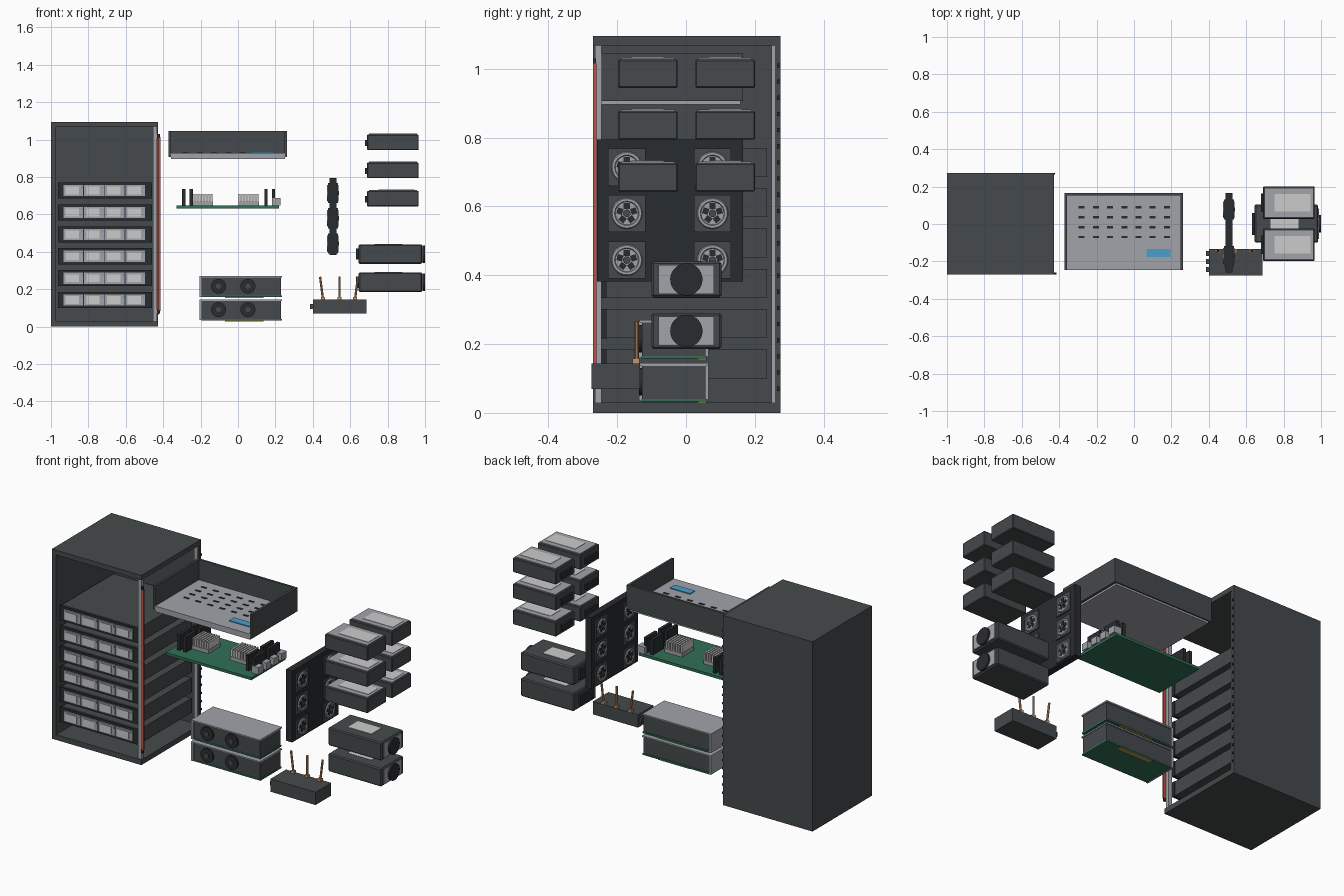
import bpy, math
from mathutils import Vector

if "Cube" in bpy.data.objects:
    bpy.data.objects.remove(bpy.data.objects["Cube"])

def mat(name, c):
    m = bpy.data.materials.new(name)
    m.diffuse_color = (*c, 1)
    m.use_nodes = True
    m.node_tree.nodes["Principled BSDF"].inputs["Base Color"].default_value = m.diffuse_color
    return m

DARK = mat("charcoal", (0.06, 0.068, 0.072))
BLACK = mat("black", (0.022, 0.025, 0.028))
LIGHT = mat("aluminium", (0.36, 0.37, 0.40))
PALE = mat("pale_metal", (0.55, 0.57, 0.58))
GREEN = mat("circuit_green", (0.03, 0.16, 0.09))
RED = mat("red", (0.55, 0.08, 0.05))
BLUE = mat("blue", (0.07, 0.35, 0.6))
GOLD = mat("gold", (0.5, 0.36, 0.1))
COPPER = mat("copper", (0.6, 0.3, 0.14))

def finish(ob, name, m, bevel=0):
    ob.name = name
    ob.data.materials.append(m)
    if bevel:
        b = ob.modifiers.new("bevel", 'BEVEL')
        b.width, b.segments = bevel, 1
    return ob

def box(name, x, y, z, m, bevel=0):
    """Box from (min, max) pairs on each axis."""
    bpy.ops.mesh.primitive_cube_add(size=1, location=[(a + b) / 2 for a, b in (x, y, z)])
    ob = bpy.context.object
    ob.scale = [b - a for a, b in (x, y, z)]
    bpy.ops.object.transform_apply(location=False, rotation=False, scale=True)
    return finish(ob, name, m, bevel)

def mid(c, half):
    return (c - half, c + half)

def disc(name, centre, r, depth, axis, m, sides=24):
    rot = {'X': (0, math.pi / 2, 0), 'Y': (math.pi / 2, 0, 0), 'Z': (0, 0, 0)}[axis]
    bpy.ops.mesh.primitive_cylinder_add(vertices=sides, radius=r, depth=depth, location=centre, rotation=rot)
    ob = finish(bpy.context.object, name, m)
    bpy.ops.object.shade_smooth_by_angle()
    return ob

def rod(name, a, b, r, m):
    a, b = Vector(a), Vector(b)
    bpy.ops.mesh.primitive_cylinder_add(vertices=10, radius=r, depth=(b - a).length, location=(a + b) / 2)
    ob = bpy.context.object
    ob.rotation_euler = (b - a).to_track_quat('Z', 'Y').to_euler()
    return finish(ob, name, m)

# Cabinet, open at the front and right
box("cabinet_left", (-1, -0.973), (-0.27, 0.274), (0, 1.095), DARK)
box("cabinet_back", (-0.973, -0.428), (0.258, 0.274), (0.03, 1.067), DARK)
box("cabinet_top", (-0.973, -0.428), (-0.27, 0.274), (1.067, 1.095), DARK)
box("cabinet_base", (-0.973, -0.428), (-0.27, 0.274), (0, 0.03), DARK)
box("front_post", (-0.455, -0.432), (-0.264, -0.245), (0.03, 1.067), LIGHT)
box("rear_post", (-0.455, -0.432), (0.248, 0.258), (0.03, 1.067), LIGHT)
box("red_door_strip", (-0.428, -0.414), (-0.27, -0.26), (0.085, 1.015), RED)
for z in (0.08, 1.02):
    box("strip_hinge", (-0.432, -0.418), (-0.27, -0.262), mid(z, 0.01), BLACK)
for i in range(21):
    box("rear_post_stud", (-0.43, -0.423), (0.265, 0.274), mid(0.07 + i * 0.047, 0.006), BLACK)

# Rack servers with four drive bays each
for i in range(6):
    z = 0.142 + i * 0.1172
    box("server_body", (-0.96, -0.462), (-0.23, 0.235), mid(z, 0.042), DARK)
    box("server_bezel", (-0.963, -0.46), (-0.248, -0.23), mid(z, 0.043), BLACK)
    for j in range(4):
        x = -0.881 + j * 0.1107
        box("drive_bay", mid(x, 0.053), (-0.256, -0.248), mid(z, 0.03), LIGHT)
        box("drive_latch", mid(x - 0.005, 0.036), (-0.26, -0.256), mid(z, 0.021), PALE)
        box("drive_light", mid(x + 0.045, 0.004), (-0.259, -0.256), mid(z + 0.018, 0.004), BLUE)

# Chassis tray
box("tray_floor", (-0.358, 0.25), (-0.246, 0.158), (0.896, 0.928), LIGHT)
for x in (-0.364, 0.256):
    box("tray_side", mid(x, 0.007), (-0.246, 0.163), (0.907, 1.045), DARK)
box("tray_back", (-0.371, 0.263), (0.152, 0.165), (0.907, 1.045), DARK)
for i in range(7):
    for j in range(4):
        box("tray_slot", mid(-0.28 + i * 0.076, 0.016), mid(-0.07 + j * 0.053, 0.006), (0.925, 0.931), BLACK)
box("tray_label", (0.067, 0.195), (-0.177, -0.133), (0.925, 0.933), BLUE)

# Mainboard with heatsinks, memory and ports
box("mainboard", (-0.328, 0.218), (-0.19, 0.12), (0.632, 0.647), GREEN)
for x in (-0.19, 0.057):
    box("heatsink_base", mid(x, 0.055), mid(-0.02, 0.055), (0.647, 0.668), LIGHT)
    for i in range(7):
        box("heatsink_fin", mid(x - 0.048 + i * 0.016, 0.005), mid(-0.02, 0.052), (0.668, 0.71), PALE)
for x in (-0.29, -0.25, 0.15, 0.19):
    for y in (-0.08, 0.05):
        box("memory_stick", mid(x, 0.009), mid(y, 0.05), (0.647, 0.735), BLACK)
for i in range(4):
    box("rear_port", (0.182, 0.228), mid(-0.115 + i * 0.07, 0.022), (0.647, 0.687), LIGHT)

# Expansion cards with two side fans
for z in (0.037, 0.162):
    box("card_board", (-0.195, 0.234), (-0.13, 0.063), (z - 0.004, z + 0.004), GREEN)
    box("card_shroud", (-0.195, 0.23), (-0.128, 0.057), (z + 0.004, z + 0.1), DARK)
    box("card_top", (-0.2, 0.234), (-0.135, 0.065), (z + 0.1, z + 0.108), LIGHT)
    box("card_bracket", (-0.205, -0.193), (-0.137, 0.066), (z - 0.002, z + 0.108), LIGHT)
    box("card_contacts", (-0.07, 0.137), (0.035, 0.06), (z - 0.008, z - 0.003), GOLD)
    for x in (-0.104, 0.053):
        disc("card_fan", (x, -0.131, z + 0.054), 0.04, 0.012, 'Y', BLACK)
        disc("card_fan_hub", (x, -0.137, z + 0.054), 0.014, 0.006, 'Y', DARK, 16)

# Fan wall, fans on both faces
box("fan_panel", (0.488, 0.527), (-0.259, 0.165), (0.382, 0.794), BLACK)
for y in (-0.172, 0.077):
    for z in (0.714, 0.58, 0.444):
        for s in (-1, 1):
            x = 0.5075 + s * 0.021
            box("fan_frame", mid(x, 0.005), mid(y, 0.054), mid(z, 0.054), DARK)
            bpy.ops.mesh.primitive_torus_add(major_radius=0.039, minor_radius=0.007, major_segments=28,
                minor_segments=6, location=(x + s * 0.004, y, z), rotation=(0, math.pi / 2, 0))
            finish(bpy.context.object, "fan_ring", LIGHT)
            disc("fan_well", (x + s * 0.004, y, z), 0.034, 0.004, 'X', LIGHT)
            disc("fan_hub", (x + s * 0.006, y, z), 0.011, 0.01, 'X', DARK, 16)
            for k in range(5):
                a = k * math.tau / 5
                b = box("fan_blade", mid(x + s * 0.006, 0.003), mid(y + 0.021 * math.sin(a), 0.009),
                        mid(z + 0.021 * math.cos(a), 0.0085), BLACK)
                b.rotation_euler.x = -a

# Cable box with connectors and copper leads
box("cable_box", (0.4, 0.688), (-0.275, -0.133), (0.07, 0.144), DARK)
for y in (-0.157, -0.2, -0.243):
    box("cable_connector", (0.385, 0.4), mid(y, 0.013), mid(0.107, 0.013), DARK)
for x, dx in ((0.455, -0.016), (0.543, 0), (0.625, 0.016)):
    rod("copper_lead", (x, -0.143, 0.14), (x + dx, -0.143, 0.267), 0.006, COPPER)
    box("lead_socket", mid(x, 0.011), mid(-0.145, 0.01), (0.144, 0.158), COPPER)

# Power supplies
for z in (0.388, 0.238):
    box("power_supply", (0.645, 0.985), (-0.1, 0.103), mid(z, 0.052), DARK, 0.006)
    box("supply_plug", (0.632, 0.647), mid(0, 0.06), mid(z, 0.03), BLACK)
    box("supply_end_plate", (0.983, 0.99), mid(0.001, 0.081), mid(z, 0.042), LIGHT)
    disc("supply_fan", (0.993, 0.001, z), 0.047, 0.014, 'X', BLACK, 28)
    box("supply_label", (0.73, 0.88), mid(0.005, 0.045), (z + 0.05, z + 0.054), PALE)

# Drive modules
for z in (0.643, 0.794, 0.944):
    for y in (-0.111, 0.114):
        box("drive_module", (0.69, 0.966), mid(y, 0.087), (z, z + 0.083), DARK, 0.004)
        box("drive_cover", (0.7, 0.958), mid(y, 0.077), (z + 0.082, z + 0.088), LIGHT)
        box("drive_label", (0.752, 0.943), mid(y, 0.047), (z + 0.088, z + 0.09), PALE)
        box("drive_connector", (0.679, 0.691), mid(y, 0.05), (z + 0.022, z + 0.055), BLACK)
